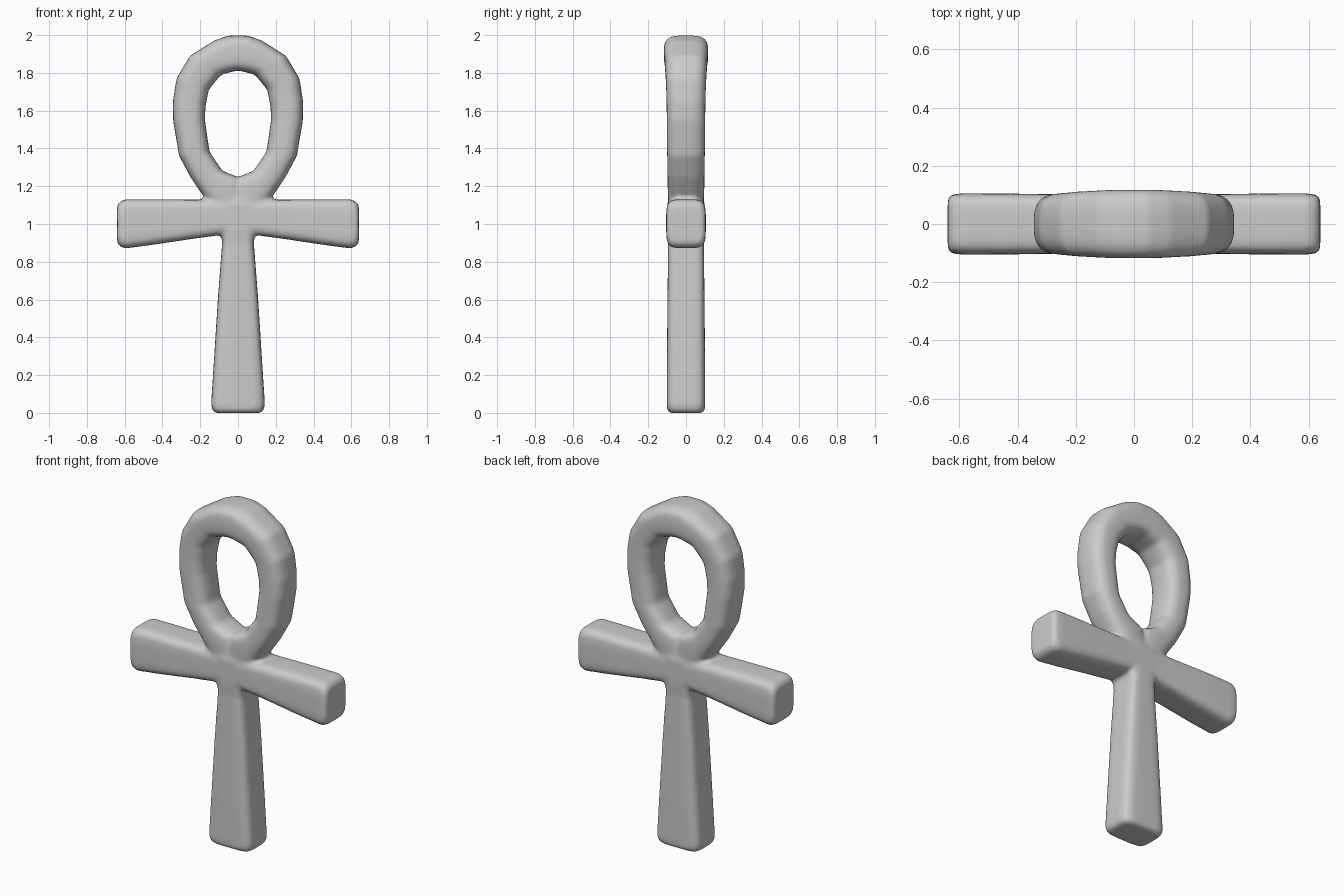
import bpy, bmesh, math
from mathutils import Vector

if "Cube" in bpy.data.objects:
    bpy.data.objects.remove(bpy.data.objects["Cube"])

bm = bmesh.new()
SEG = 28


def loft(sections):
    """Skin rounded-box sections: (edge point a, edge point b, half depth, squareness)."""
    rings = []
    for (ax, az), (bx, bz), d, n in sections:
        c = Vector(((ax + bx) / 2, 0, (az + bz) / 2))
        u = Vector(((bx - ax) / 2, 0, (bz - az) / 2))
        ring = []
        for i in range(SEG):
            t = 2 * math.pi * (i + 0.5) / SEG
            p, q = math.cos(t), math.sin(t)
            p = math.copysign(abs(p) ** (2 / n), p)
            q = math.copysign(abs(q) ** (2 / n), q)
            ring.append(bm.verts.new(c + u * p + Vector((0, d * q, 0))))
        rings.append(ring)
    faces = [bm.faces.new(rings[0]), bm.faces.new(rings[-1])]
    for r, s in zip(rings, rings[1:]):
        for i in range(SEG):
            j = (i + 1) % SEG
            faces.append(bm.faces.new((r[i], r[j], s[j], s[i])))
    bmesh.ops.recalc_face_normals(bm, faces=faces)


# Stem, flared towards the foot and running up into the hub
stem = [(0.0, .118, .085), (.012, .134, .099), (.04, .143, .102), (.3, .126, .101),
        (.6, .107, .098), (.9, .084, .095), (.97, .09, .1), (1.1, .115, .1),
        (1.18, .09, .08), (1.225, .05, .045)]
loft([((-h, z), (h, z), d, 5) for z, h, d in stem])

# Cross arms: x, lower z, upper z, half depth
half = [(.64, .905, 1.095, .085), (.63, .885, 1.115, .1), (.6, .87, 1.131, .105),
        (.45, .89, 1.131, .105), (.25, .92, 1.129, .102), (.09, .942, 1.128, .1)]
arms = [(-x, lo, hi, d) for x, lo, hi, d in half] + half[::-1]
loft([((x, lo), (x, hi), d, 5) for x, lo, hi, d in arms])

# Teardrop loop: inner edge, outer edge, half depth, squareness (bottom to top)
side = [((-.06, 1.1), (.08, .99), .09, 3),
        ((-.01, 1.245), (.165, 1.12), .097, 3),
        ((.08, 1.28), (.25, 1.245), .098, 2.9),
        ((.15, 1.38), (.312, 1.36), .1, 2.8),
        ((.175, 1.55), (.344, 1.55), .102, 2.8),
        ((.172, 1.62), (.345, 1.65), .103, 2.8),
        ((.155, 1.71), (.326, 1.77), .106, 2.9),
        ((.09, 1.79), (.255, 1.89), .112, 3.1),
        ((.045, 1.802), (.125, 1.972), .117, 3.4),
        ((.02, 1.81), (.05, 1.998), .118, 3.6)]
mirror = [((-a[0], a[1]), (-b[0], b[1]), d, n) for a, b, d, n in side]
loft(side + mirror[::-1])

mesh = bpy.data.meshes.new("looped_cross")
bm.to_mesh(mesh)
bm.free()
obj = bpy.data.objects.new("looped_cross", mesh)
bpy.context.collection.objects.link(obj)
bpy.context.view_layer.objects.active = obj
obj.select_set(True)

# Fuse the parts into one skin and soften the joints
remesh = obj.modifiers.new("fuse", 'REMESH')
remesh.mode = 'VOXEL'
remesh.voxel_size = 0.011
remesh.use_smooth_shade = True
smooth = obj.modifiers.new("soften", 'SMOOTH')
smooth.factor = 0.5
smooth.iterations = 8
bpy.ops.object.modifier_apply(modifier="fuse")
bpy.ops.object.modifier_apply(modifier="soften")
bpy.ops.object.shade_smooth()
